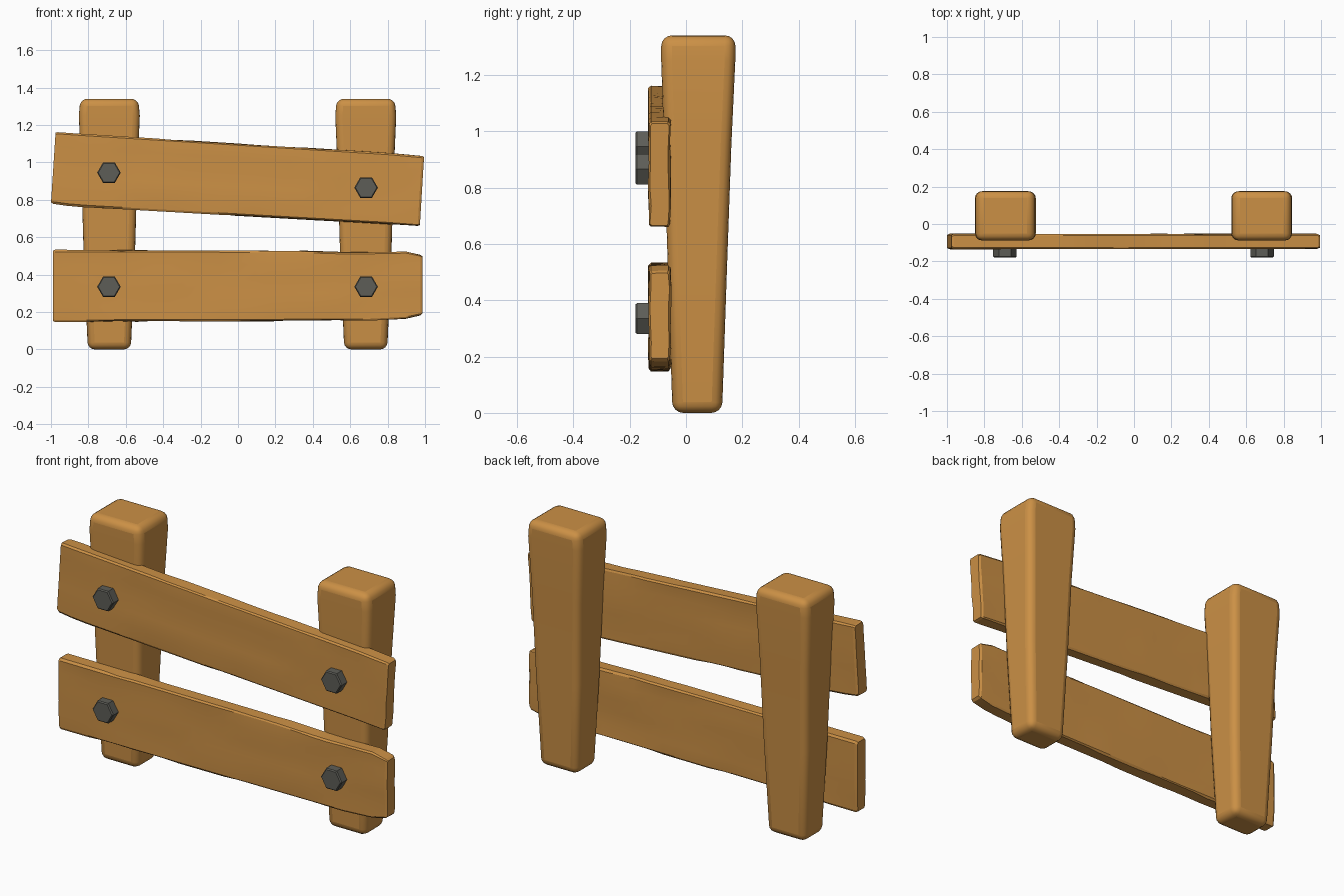
import bpy, bmesh, math, random
from mathutils import Vector

if "Cube" in bpy.data.objects:
    bpy.data.objects.remove(bpy.data.objects["Cube"])

random.seed(4)


def material(name, color):
    m = bpy.data.materials.new(name)
    m.diffuse_color = color
    m.use_nodes = True
    m.node_tree.nodes["Principled BSDF"].inputs["Base Color"].default_value = m.diffuse_color
    return m


WOOD = material("wood", (0.60, 0.28, 0.06, 1))
IRON = material("iron", (0.11, 0.11, 0.095, 1))


def finish(bm, name, mat, bevel=0, segments=1, angle=30):
    bmesh.ops.recalc_face_normals(bm, faces=bm.faces)
    me = bpy.data.meshes.new(name)
    bm.to_mesh(me)
    bm.free()
    me.materials.append(mat)
    ob = bpy.data.objects.new(name, me)
    bpy.context.collection.objects.link(ob)
    if bevel:
        b = ob.modifiers.new("bevel", 'BEVEL')
        b.width, b.segments, b.limit_method = bevel, segments, 'ANGLE'
    bpy.ops.object.select_all(action='DESELECT')
    ob.select_set(True)
    bpy.context.view_layer.objects.active = ob
    bpy.ops.object.shade_smooth_by_angle(angle=math.radians(angle))
    return ob


def loft(rings):
    bm = bmesh.new()
    vs = [[bm.verts.new(p) for p in r] for r in rings]
    n = len(vs[0])
    for a, b in zip(vs, vs[1:]):
        for i in range(n):
            j = (i + 1) % n
            bm.faces.new((a[i], a[j], b[j], b[i]))
    bm.faces.new(vs[0])
    bm.faces.new(vs[-1])
    return bm


# Tapered posts with soft edges: (z, half width, front y, back y)
def post(name, cx):
    levels = [(0, .115, -.048, .128), (.5, .137, -.064, .145),
              (.95, .150, -.078, .161), (1.25, .163, -.088, .175),
              (1.34, .155, -.088, .176)]
    rings = [[(cx - w, f, z), (cx + w, f, z), (cx + w, b, z), (cx - w, b, z)]
             for z, w, f, b in levels]
    finish(loft(rings), name, WOOD, bevel=.038, segments=4, angle=40)


# Rough-hewn planks lofted between a top and a bottom outline
FRONT, BACK, STEPS = -.135, -.052, 22


def along(pts, t):
    pts = [Vector(p) for p in pts]
    x = pts[0].x + (pts[-1].x - pts[0].x) * t
    for a, b in zip(pts, pts[1:]):
        if x <= b.x + 1e-6:
            return a.lerp(b, (x - a.x) / (b.x - a.x))
    return pts[-1]


def plank(name, top, bottom):
    us = [.03, .2, .4, .6, .8, .97]
    mid, half = (FRONT + BACK) / 2, (BACK - FRONT) / 2
    section = ([(u, -1) for u in us] + [(1, -.75), (1, .75)] +
               [(u, 1) for u in reversed(us)] + [(0, .75), (0, -.75)])
    dent = [0] * len(section)
    ts = [0, .006] + [i / STEPS for i in range(1, STEPS)] + [.994, 1]
    rings = []
    for k, t in enumerate(ts):
        end = k in (0, len(ts) - 1)
        hi, lo = along(top, t), along(bottom, t)
        ring = []
        for i, (u, v) in enumerate(section):
            if random.random() < .3:
                dent[i] = random.uniform(0, .006)
            p = lo.lerp(hi, .5 + (u - .5) * (.97 if end else 1))
            edge = u in (0, 1)
            y = mid + v * (half * (.85 if end else 1) - (0 if edge else dent[i]))
            z = p.y + ((-dent[i] if u == 1 else dent[i]) if edge else 0)
            ring.append((p.x, y, z))
        rings.append(ring)
    finish(loft(rings), name, WOOD, angle=12)


# Hexagonal bolt heads
def bolt(name, x, z):
    rings = [[(x + r * math.cos(i * math.pi / 3), y, z + r * math.sin(i * math.pi / 3))
              for i in range(6)]
             for y, r in ((-.12, .063), (-.174, .063), (-.18, .057))]
    finish(loft(rings), name, IRON, angle=20)


post("left_post", -.688)
post("right_post", .683)
plank("upper_plank",
      [(-.975, 1.165), (-.86, 1.157), (.8, 1.053), (.995, 1.035)],
      [(-1.0, .78), (-.88, .763), (.8, .668), (.972, .655)])
plank("lower_plank",
      [(-.99, .533), (.3, .53), (.6, .52), (.92, .526), (.987, .505)],
      [(-.99, .146), (.3, .15), (.7, .152), (.93, .165), (.987, .185)])
for name, x, z in (("upper_left_bolt", -.69, .945), ("upper_right_bolt", .685, .865),
                   ("lower_left_bolt", -.69, .335), ("lower_right_bolt", .685, .335)):
    bolt(name, x, z)
